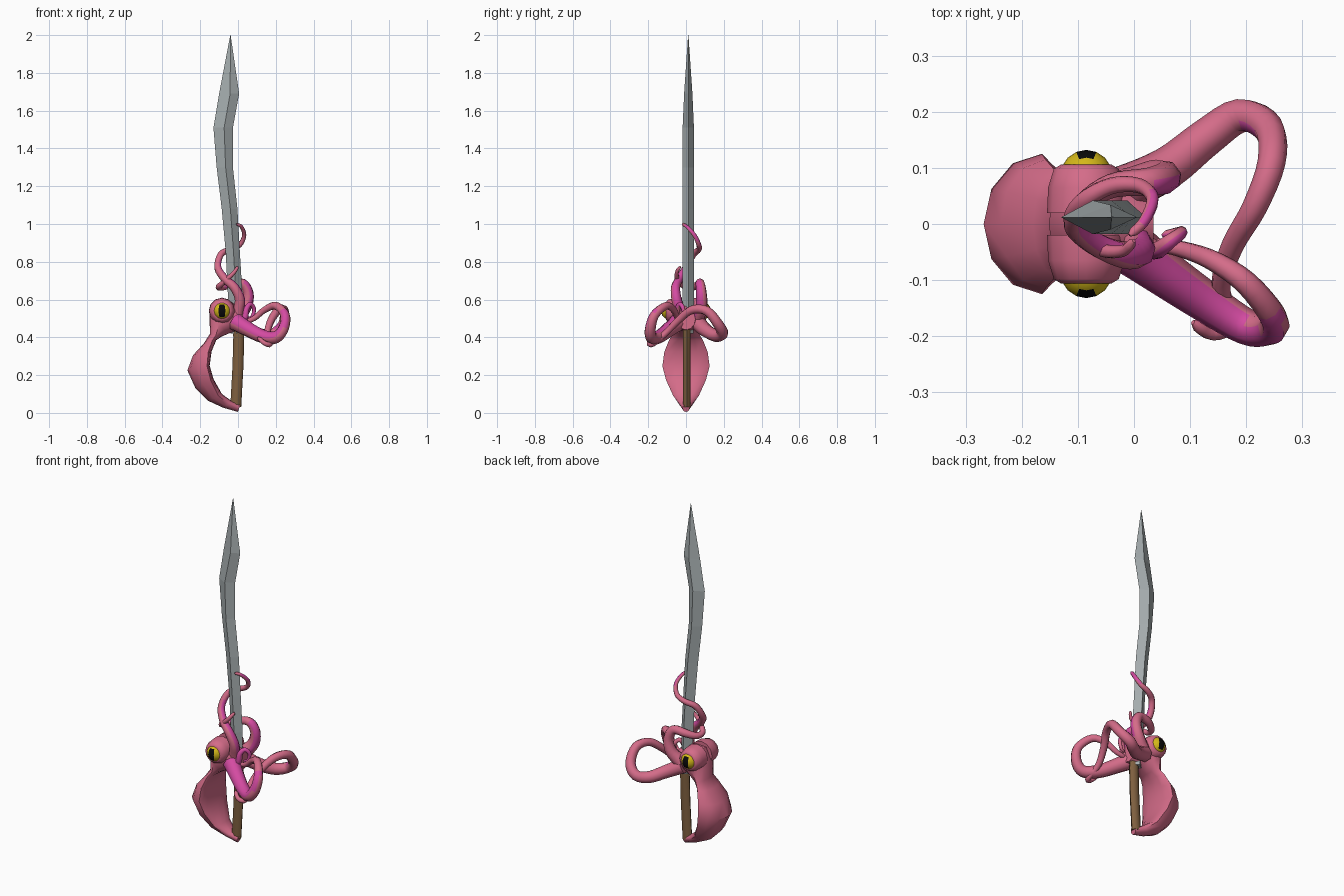
import bpy, bmesh, math
from mathutils import Vector, Quaternion

if "Cube" in bpy.data.objects:
    bpy.data.objects.remove(bpy.data.objects["Cube"])


def mat(name, c):
    m = bpy.data.materials.new(name)
    m.diffuse_color = (*c, 1)
    m.use_nodes = True
    m.node_tree.nodes["Principled BSDF"].inputs["Base Color"].default_value = m.diffuse_color
    return m


PINK = mat("pink skin", (0.66, 0.15, 0.25))
MAGENTA = mat("magenta underside", (0.66, 0.07, 0.36))
STEEL = mat("grey steel", (0.38, 0.42, 0.43))
WOOD = mat("brown wood", (0.21, 0.115, 0.05))
YELLOW = mat("yellow eye", (0.66, 0.48, 0.01))
BLACK = mat("black pupil", (0.003, 0.003, 0.003))


def finish(name, bm, mats, smooth=None):
    bmesh.ops.remove_doubles(bm, verts=bm.verts, dist=1e-5)
    bmesh.ops.recalc_face_normals(bm, faces=bm.faces)
    me = bpy.data.meshes.new(name)
    bm.to_mesh(me)
    bm.free()
    ob = bpy.data.objects.new(name, me)
    bpy.context.collection.objects.link(ob)
    for m in mats:
        me.materials.append(m)
    if smooth:
        bpy.ops.object.select_all(action='DESELECT')
        ob.select_set(True)
        bpy.context.view_layer.objects.active = ob
        bpy.ops.object.shade_smooth_by_angle(angle=math.radians(smooth))
    return ob


def skin(rings):
    """Bridge a list of closed rings and cap both ends."""
    bm = bmesh.new()
    vr = [[bm.verts.new(p) for p in r] for r in rings]
    n = len(rings[0])
    for a, b in zip(vr, vr[1:]):
        for i in range(n):
            j = (i + 1) % n
            bm.faces.new((a[i], a[j], b[j], b[i]))
    bm.faces.new(vr[0])
    bm.faces.new(vr[-1][::-1])
    return bm


# blade: diamond sections, z / left edge / right edge / half thickness
BY = 0.012
sections = [(0.42, -0.04, 0.02, 0.028), (0.65, -0.055, 0.022, 0.03), (0.85, -0.065, 0.010, 0.03),
            (1.08, -0.086, -0.003, 0.03), (1.30, -0.113, -0.027, 0.03), (1.51, -0.13, -0.027, 0.03),
            (1.69, -0.10, 0.006, 0.022), (2.0, -0.041, -0.039, 0.001)]
rings = []
for z, l, r, t in sections:
    c = l * 0.45 + r * 0.55
    rings.append([(l, BY, z), (c, BY - t, z), (r, BY, z), (c, BY + t, z)])
finish("blade", skin(rings), [STEEL])

# handle: eight-sided grip leaning slightly forward
rings = []
for z, cx in ((0.03, -0.012), (0.25, 0.0), (0.40, 0.004), (0.52, 0.0)):
    rings.append([(cx + 0.029 * math.cos(k * math.pi / 4), 0.004 + 0.021 * math.sin(k * math.pi / 4), z)
                  for k in range(8)])
finish("handle", skin(rings), [WOOD], 50)

# mantle and head: outer x,z / inner x,z / half width / position of widest point
body = [(0.0, 0.005, 0.012, 0.045, 0.018, 0.5), (-0.08, 0.028, -0.03, 0.06, 0.036, 0.4),
        (-0.16, 0.065, -0.085, 0.10, 0.068, 0.25), (-0.225, 0.13, -0.13, 0.18, 0.105, 0.15),
        (-0.268, 0.225, -0.15, 0.25, 0.125, 0.12), (-0.238, 0.305, -0.14, 0.325, 0.115, 0.18),
        (-0.18, 0.37, -0.115, 0.385, 0.092, 0.35), (-0.148, 0.42, -0.085, 0.405, 0.074, 0.5),
        (-0.152, 0.52, -0.05, 0.42, 0.085, 0.5), (-0.12, 0.59, -0.02, 0.43, 0.08, 0.5),
        (-0.05, 0.595, 0.005, 0.43, 0.072, 0.5), (0.035, 0.55, 0.035, 0.44, 0.05, 0.5)]
rings = []
for ox, oz, ix, iz, w, k in body:
    ring = []
    for s in range(12):
        t = 2 * math.pi * s / 12
        u = k + (1 - k if math.sin(t) > 0 else k) * math.sin(t)
        ring.append((ix + (ox - ix) * u, w * math.cos(t), iz + (oz - iz) * u))
    rings.append(ring)
finish("mantle_and_head", skin(rings), [PINK], 40)

# eyes in raised sockets on both sides
EX, EZ = -0.085, 0.54
for side, label in ((-1, "front"), (1, "back")):
    rings = [[(EX + r * math.cos(k * math.pi / 6), side * y, EZ + r * math.sin(k * math.pi / 6))
              for k in range(12)] for y, r in ((0.02, 0.07), (0.065, 0.068), (0.098, 0.058), (0.106, 0.045))]
    finish(label + "_eye_socket", skin(rings), [PINK], 60)
    bm = bmesh.new()
    bmesh.ops.create_uvsphere(bm, u_segments=16, v_segments=12, radius=0.047)
    for f in bm.faces:
        c = f.calc_center_median()
        if c.y * side > 0 and abs(c.x) < 0.018 and abs(c.z) < 0.033:
            f.material_index = 1
    bmesh.ops.translate(bm, verts=bm.verts, vec=(EX, side * 0.085, EZ))
    finish(label + "_eye", bm, [YELLOW, BLACK], 40)


def tentacle(name, pts, r0, r1, under, limit=0.6, until=1.0):
    """Tapered tube through pts; faces looking along 'under' are magenta."""
    p = [Vector(q) for q in pts]
    p = [2 * p[0] - p[1]] + p + [2 * p[-1] - p[-2]]
    path = []
    for i in range(1, len(p) - 2):
        a, b, c, d = p[i - 1:i + 3]
        for s in range(4):
            t = s / 4
            path.append(0.5 * (2 * b + (c - a) * t + (2 * a - 5 * b + 4 * c - d) * t * t
                               + (3 * b - a - 3 * c + d) * t ** 3))
    path.append(p[-2])
    n, m = 8, len(path)
    tan = [(path[min(i + 1, m - 1)] - path[max(i - 1, 0)]).normalized() for i in range(m)]
    u = Vector(under).normalized()
    side = (u - tan[0] * u.dot(tan[0])).normalized()
    rings = []
    for i in range(m):
        if i:
            side = tan[i - 1].rotation_difference(tan[i]) @ side
        f = i / (m - 1)
        r = r0 + (r1 - r0) * f ** 0.7
        if i == m - 1:
            r *= 0.4
        rings.append([path[i] + Quaternion(tan[i], 2 * math.pi * (k + 0.5) / n) @ side * r for k in range(n)])
    bm = skin(rings)
    for i, f in enumerate(list(bm.faces)):
        f.normal_update()
        mid = sum((rings[min(i // n, m - 1)][k] for k in range(n)), Vector()) / n
        nrm = f.normal
        if nrm.dot(f.calc_center_median() - mid) < 0:
            nrm = -nrm
        if nrm.dot(u) > limit and i // n < until * m:
            f.material_index = 1
    return finish(name, bm, [PINK, MAGENTA], 60)


# long rear tentacle: loops out and crosses to wrap the front one
tentacle("rear_loop_tentacle",
         [(-0.02, 0.06, 0.48), (0.06, 0.10, 0.44), (0.13, 0.155, 0.41), (0.19, 0.193, 0.42),
          (0.24, 0.17, 0.47), (0.245, 0.11, 0.54), (0.215, 0.03, 0.545), (0.175, -0.04, 0.49),
          (0.155, -0.11, 0.42), (0.17, -0.175, 0.365), (0.14, -0.195, 0.37), (0.105, -0.175, 0.40)],
         0.044, 0.011, (-0.5, -0.6, 0.2), 0.9, 0.4)
# front tentacle: out, up and back over itself
tentacle("front_loop_tentacle",
         [(-0.01, -0.04, 0.48), (0.05, -0.085, 0.445), (0.13, -0.14, 0.405), (0.20, -0.183, 0.40),
          (0.242, -0.188, 0.45), (0.248, -0.165, 0.52), (0.20, -0.105, 0.567), (0.14, -0.065, 0.545),
          (0.085, -0.045, 0.50), (0.03, -0.035, 0.48)],
         0.05, 0.012, (-0.1, -0.45, 0.9), 0.5, 0.55)
# upper rear tentacle: one turn round the blade root
tentacle("upper_rear_tentacle",
         [(-0.01, 0.06, 0.50), (0.04, 0.082, 0.56), (0.055, 0.082, 0.63), (0.025, 0.075, 0.685),
          (-0.04, 0.068, 0.68), (-0.09, 0.035, 0.665), (-0.10, -0.01, 0.67), (-0.06, -0.045, 0.705),
          (-0.02, -0.048, 0.745), (0.0, -0.03, 0.775)],
         0.04, 0.008, (0.7, -0.3, 0.3), 0.7, 0.5)
# climbing tentacle: spirals up the blade
tentacle("climbing_tentacle",
         [(0.0, -0.03, 0.53), (0.01, -0.05, 0.60), (-0.02, -0.055, 0.665), (-0.07, -0.035, 0.71),
          (-0.107, 0.0, 0.77), (-0.09, 0.04, 0.84), (-0.04, 0.068, 0.865), (0.01, 0.068, 0.89),
          (0.033, 0.045, 0.94), (0.018, 0.005, 0.985), (-0.008, -0.02, 1.0)],
         0.032, 0.008, (0.7, 0.2, 0.5), 0.55, 0.9)
# small curled tentacle by the grip
tentacle("small_curl_tentacle",
         [(0.0, -0.03, 0.48), (0.035, -0.045, 0.50), (0.045, -0.045, 0.55), (0.065, -0.03, 0.575),
          (0.085, -0.015, 0.55), (0.075, -0.015, 0.51), (0.05, -0.02, 0.50)],
         0.022, 0.007, (0.3, -0.8, 0.4), 0.2)
